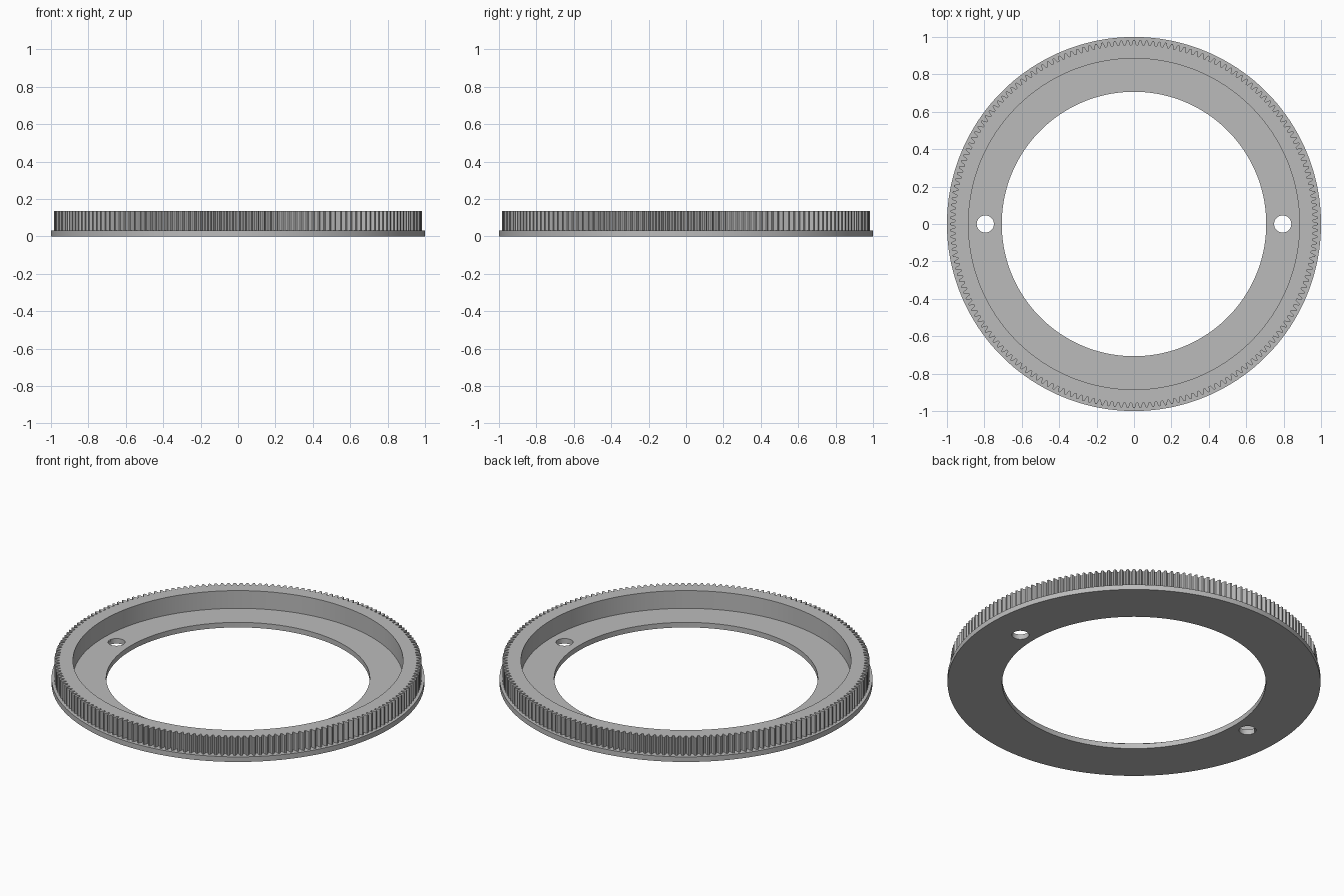
import bpy
import bmesh
from math import cos, sin, pi, radians

default = bpy.data.objects.get("Cube")
if default:
    bpy.data.objects.remove(default, do_unlink=True)

TEETH = 180
ROOT, TIP = 0.958, 0.984
FLOOR, TOP = 0.03, 0.135

grey = bpy.data.materials.new("mid grey")
grey.use_nodes = True
colour = (0.5, 0.5, 0.5, 1)
grey.diffuse_color = colour
grey.node_tree.nodes["Principled BSDF"].inputs["Base Color"].default_value = colour


def circle(radius, angles):
    return [(radius * cos(a), radius * sin(a)) for a in angles]


def ring(name, outer, inner, z0, z1):
    """Closed ring swept between two matching outlines."""
    bm = bmesh.new()
    loops = [[bm.verts.new((x, y, z)) for x, y in outline]
             for outline, z in ((outer, z0), (outer, z1), (inner, z1), (inner, z0))]
    n = len(outer)
    for k in range(4):
        a, b = loops[k], loops[(k + 1) % 4]
        for i in range(n):
            j = (i + 1) % n
            bm.faces.new((a[i], a[j], b[j], b[i]))
    bmesh.ops.recalc_face_normals(bm, faces=bm.faces)
    mesh = bpy.data.meshes.new(name)
    bm.to_mesh(mesh)
    bm.free()
    mesh.materials.append(grey)
    obj = bpy.data.objects.new(name, mesh)
    bpy.context.collection.objects.link(obj)
    return obj


def activate(obj):
    bpy.ops.object.select_all(action="DESELECT")
    obj.select_set(True)
    bpy.context.view_layer.objects.active = obj


# Flat flange with a large central opening
angles = [2 * pi * i / 180 for i in range(180)]
flange = ring("base_flange", circle(1.0, angles), circle(0.707, angles), 0, FLOOR)

# Two mounting holes through the flange
for side in (-1, 1):
    bpy.ops.mesh.primitive_cylinder_add(vertices=48, radius=0.046, depth=0.2,
                                        location=(side * 0.795, 0, FLOOR / 2))
    cutter = bpy.context.object
    cutter.name = "hole_cutter"
    cutter.hide_render = True
    cut = flange.modifiers.new("mounting hole", "BOOLEAN")
    cut.operation = "DIFFERENCE"
    cut.solver = "EXACT"
    cut.object = cutter
    activate(flange)
    bpy.ops.object.modifier_apply(modifier=cut.name)
    bpy.data.objects.remove(cutter, do_unlink=True)

# Toothed rim: each tooth is root, flank, tip, flank
pitch = 2 * pi / TEETH
steps = ((-0.38, ROOT), (-0.27, (ROOT + TIP) / 2), (-0.12, TIP),
         (0.12, TIP), (0.27, (ROOT + TIP) / 2), (0.38, ROOT))
rim_angles, teeth = [], []
for t in range(TEETH):
    for offset, radius in steps:
        a = (t + offset) * pitch
        rim_angles.append(a)
        teeth.append((radius * cos(a), radius * sin(a)))
rim = ring("toothed_rim", teeth, circle(0.885, rim_angles), FLOOR - 0.01, TOP)

# Smooth curved walls, crisp edges
for obj in (flange, rim):
    activate(obj)
    bpy.ops.object.shade_smooth_by_angle(angle=radians(20))
